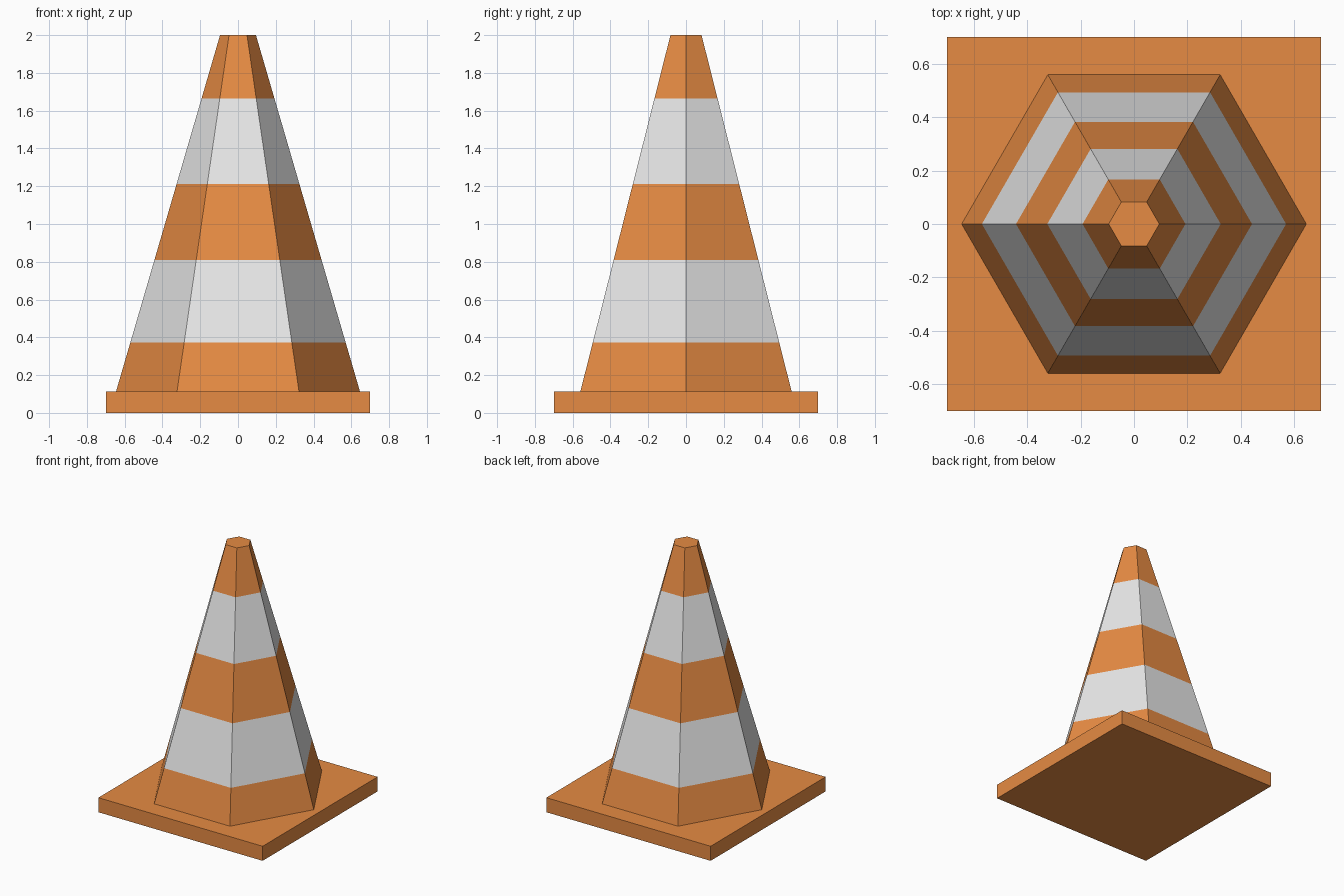
import bpy, bmesh, math

if "Cube" in bpy.data.objects:
    bpy.data.objects.remove(bpy.data.objects["Cube"])

def material(name, rgb):
    m = bpy.data.materials.new(name)
    m.diffuse_color = (*rgb, 1)
    m.use_nodes = True
    m.node_tree.nodes["Principled BSDF"].inputs["Base Color"].default_value = m.diffuse_color
    return m

orange = material("orange", (0.79, 0.258, 0.056))
white = material("white", (0.80, 0.80, 0.80))

def add_object(name, bm, mats):
    bmesh.ops.recalc_face_normals(bm, faces=bm.faces)
    me = bpy.data.meshes.new(name)
    bm.to_mesh(me)
    bm.free()
    for m in mats:
        me.materials.append(m)
    ob = bpy.data.objects.new(name, me)
    bpy.context.collection.objects.link(ob)
    return ob

# Square base slab
BASE = 0.112
bm = bmesh.new()
bmesh.ops.create_cube(bm, size=1)
for v in bm.verts:
    v.co = (v.co.x * 1.4, v.co.y * 1.4, (v.co.z + 0.5) * BASE)
add_object("base", bm, [orange])

# Six-sided tapered body, in rings at the stripe heights
heights = [BASE, 0.372, 0.81, 1.212, 1.665, 2.0]
R0, R1 = 0.646, 0.095
bm = bmesh.new()
rings = []
for z in heights:
    r = R0 + (R1 - R0) * (z - BASE) / (2.0 - BASE)
    rings.append([bm.verts.new((r * math.cos(k * math.pi / 3),
                                r * math.sin(k * math.pi / 3), z)) for k in range(6)])
for i, (lo, hi) in enumerate(zip(rings, rings[1:])):
    for k in range(6):
        n = (k + 1) % 6
        f = bm.faces.new((lo[k], lo[n], hi[n], hi[k]))
        f.material_index = i % 2  # alternate orange and white bands
bm.faces.new(rings[-1])
bm.faces.new(rings[0][::-1])
add_object("cone_body", bm, [orange, white])
